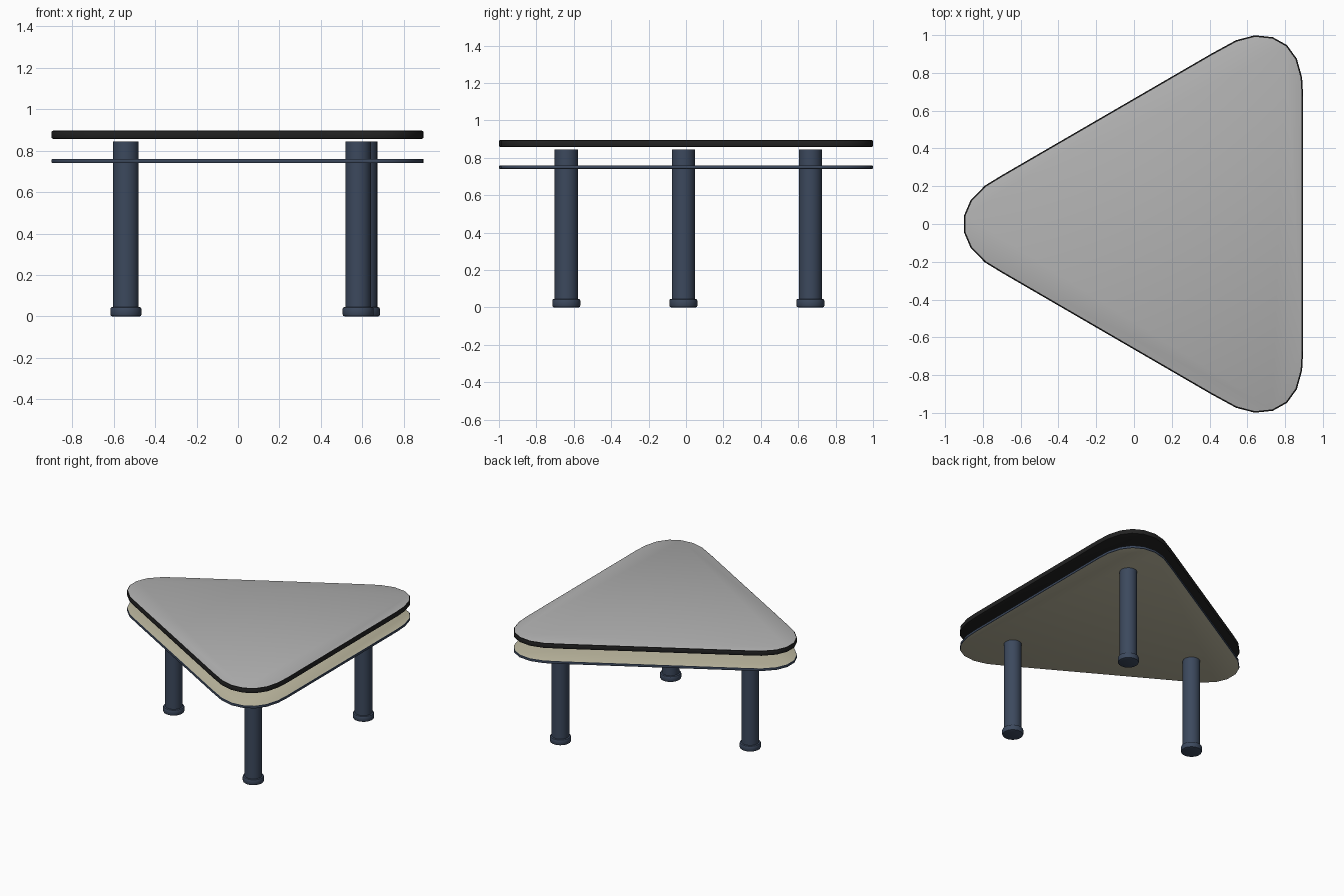
import bpy
import bmesh
from math import radians

if "Cube" in bpy.data.objects:
    bpy.data.objects.remove(bpy.data.objects["Cube"], do_unlink=True)


def make_material(name, rgb):
    mat = bpy.data.materials.new(name)
    mat.use_nodes = True
    colour = (*rgb, 1.0)
    mat.diffuse_color = colour
    mat.node_tree.nodes["Principled BSDF"].inputs["Base Color"].default_value = colour
    return mat


grey = make_material("grey top", (0.45, 0.45, 0.45))
black = make_material("black rim", (0.016, 0.016, 0.016))
cream = make_material("cream shelf", (0.51, 0.48, 0.35))
navy = make_material("navy metal", (0.045, 0.066, 0.11))

# Rounded triangle outline: one half, mirrored across y
half = [(-0.9, 0.045), (-0.865, 0.126), (-0.79, 0.203), (-0.7, 0.258),
        (0.41, 0.902), (0.54, 0.973), (0.64, 0.999), (0.735, 0.989),
        (0.81, 0.947), (0.862, 0.875), (0.89, 0.775), (0.896, 0.67)]
outline = [(x, -y) for x, y in half] + [(x, y) for x, y in reversed(half)]


def finish(name, bm, materials):
    bmesh.ops.recalc_face_normals(bm, faces=bm.faces)
    mesh = bpy.data.meshes.new(name)
    bm.to_mesh(mesh)
    bm.free()
    for mat in materials:
        mesh.materials.append(mat)
    obj = bpy.data.objects.new(name, mesh)
    bpy.context.collection.objects.link(obj)
    bpy.ops.object.select_all(action="DESELECT")
    obj.select_set(True)
    bpy.context.view_layer.objects.active = obj
    bpy.ops.object.shade_smooth_by_angle(angle=radians(32))
    return obj


def bevel_rims(bm, width):
    # Soften only the edges around the flat top and bottom faces
    rims = [e for e in bm.edges
            if abs(e.verts[0].co.z - e.verts[1].co.z) < 1e-5]
    bmesh.ops.bevel(bm, geom=rims, offset=width, segments=2,
                    profile=0.5, affect="EDGES")


def slab(name, bottom, top, width, rim, face, both_sides):
    bm = bmesh.new()
    base = bm.faces.new([bm.verts.new((x, y, bottom)) for x, y in outline])
    grown = bmesh.ops.extrude_face_region(bm, geom=[base], use_keep_orig=True)
    verts = [v for v in grown["geom"] if isinstance(v, bmesh.types.BMVert)]
    bmesh.ops.translate(bm, verts=verts, vec=(0, 0, top - bottom))
    bmesh.ops.recalc_face_normals(bm, faces=bm.faces)
    bevel_rims(bm, width)
    bm.normal_update()
    # Large flat faces take the second colour
    for f in bm.faces:
        up = f.normal.z
        if up > 0.99 or (both_sides and up < -0.99):
            f.material_index = 1
    return finish(name, bm, [rim, face])


def cylinder(name, x, y, radius, bottom, top, width, mat):
    bm = bmesh.new()
    bmesh.ops.create_cone(bm, cap_ends=True, segments=32, radius1=radius,
                          radius2=radius, depth=top - bottom)
    bmesh.ops.translate(bm, verts=bm.verts, vec=(x, y, (top + bottom) / 2))
    if width:
        bevel_rims(bm, width)
    return finish(name, bm, [mat])


# Tabletop and the thin shelf beneath it
slab("tabletop", 0.857, 0.896, 0.008, black, grey, False)
slab("shelf", 0.74, 0.76, 0.005, navy, cream, True)

# Three legs, each standing on a wider foot
spots = {"front_left": (0.58, -0.64), "back_left": (0.61, 0.665),
         "right": (-0.541, -0.014)}
for place, (x, y) in spots.items():
    cylinder(place + "_leg", x, y, 0.062, 0.03, 0.845, 0, navy)
    cylinder(place + "_foot", x, y, 0.075, 0, 0.046, 0.01, navy)
